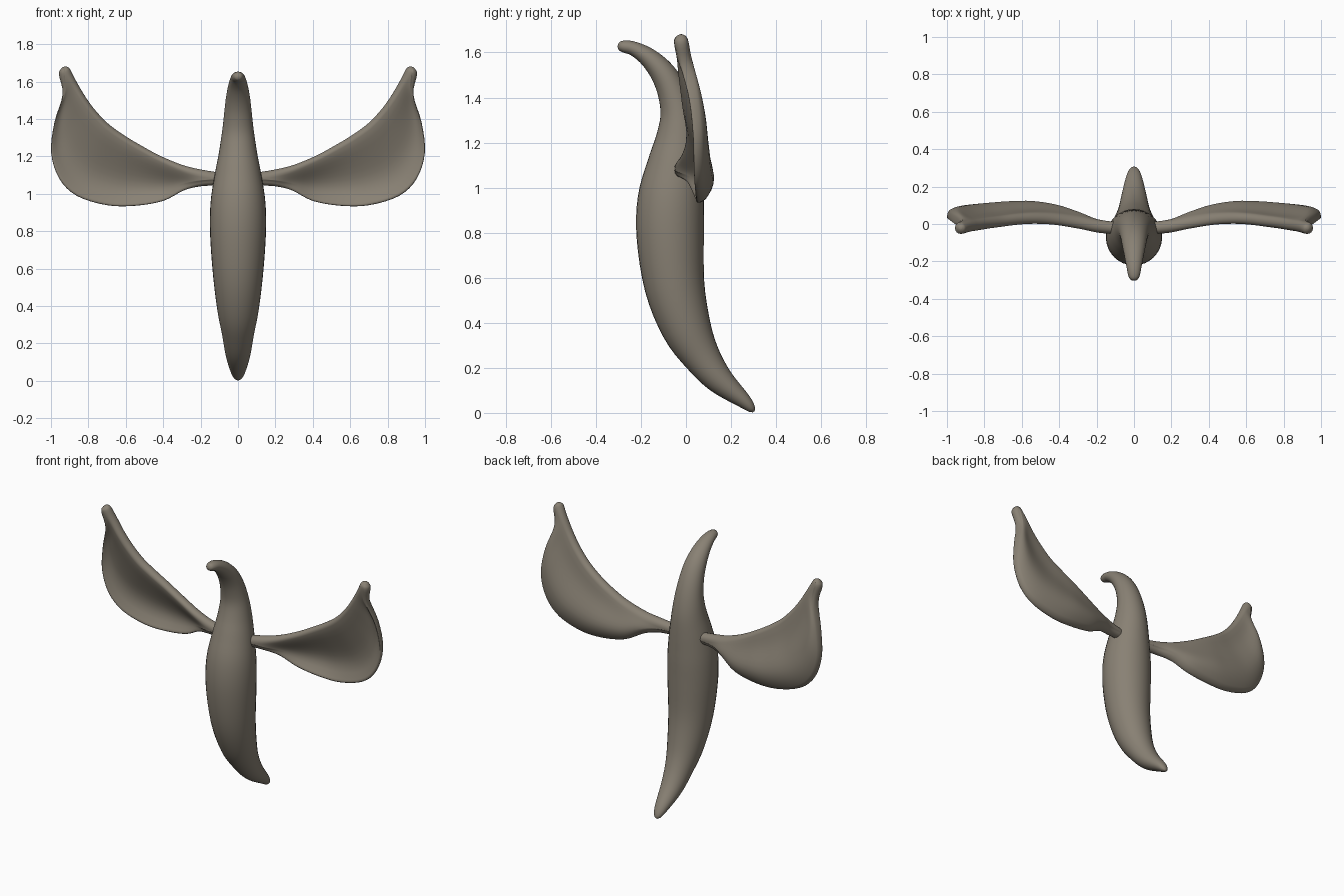
import bpy, bmesh, math
from mathutils import Vector

if "Cube" in bpy.data.objects:
    bpy.data.objects.remove(bpy.data.objects["Cube"])

clay = bpy.data.materials.new("grey brown clay")
clay.diffuse_color = (0.25, 0.22, 0.175, 1)
clay.use_nodes = True
clay.node_tree.nodes["Principled BSDF"].inputs["Base Color"].default_value = clay.diffuse_color


def resample(rows, steps):
    """Catmull-Rom interpolation of a list of number tuples."""
    out = []
    for i in range(len(rows) - 1):
        a, b = rows[max(i - 1, 0)], rows[i]
        c, d = rows[i + 1], rows[min(i + 2, len(rows) - 1)]
        for k in range(steps):
            t = k / steps
            out.append([0.5 * (2 * q + (r - p) * t + (2 * p - 5 * q + 4 * r - s) * t * t
                               + (3 * q - p - 3 * r + s) * t ** 3)
                        for p, q, r, s in zip(a, b, c, d)])
    return out + [list(rows[-1])]


def loft(name, rings):
    """Skin closed rings of points and cap both ends."""
    bm = bmesh.new()
    loops = [[bm.verts.new(p) for p in ring] for ring in rings]
    n = len(loops[0])
    for a, b in zip(loops, loops[1:]):
        for i in range(n):
            bm.faces.new((a[i], a[(i + 1) % n], b[(i + 1) % n], b[i]))
    for end in (loops[0], loops[-1]):
        bm.faces.new(end)
    bmesh.ops.recalc_face_normals(bm, faces=bm.faces[:])
    for f in bm.faces:
        f.smooth = True
    mesh = bpy.data.meshes.new(name)
    bm.to_mesh(mesh)
    bm.free()
    mesh.materials.append(clay)
    ob = bpy.data.objects.new(name, mesh)
    bpy.context.collection.objects.link(ob)
    return ob


# Body: oval sections (y, z, radius, width factor) from tail tip to beak tip
spine = [(0.300, 0.005, 0.005, 1.3), (0.29, 0.019, 0.019, 1.25), (0.255, 0.055, 0.034, 1.2),
         (0.15, 0.145, 0.062, 1.08), (0.072, 0.245, 0.083, 1.02), (0.003, 0.375, 0.11, 1),
         (-0.05, 0.56, 0.133, 1), (-0.07, 0.78, 0.149, 1), (-0.067, 0.95, 0.147, 1),
         (-0.047, 1.1, 0.125, 1), (-0.032, 1.22, 0.102, 1), (-0.035, 1.33, 0.079, 1.08),
         (-0.062, 1.43, 0.066, 1.12), (-0.104, 1.51, 0.056, 1.16), (-0.165, 1.576, 0.043, 1.22),
         (-0.23, 1.616, 0.032, 1.25), (-0.275, 1.626, 0.027, 1.15), (-0.296, 1.626, 0.018, 1.1),
         (-0.303, 1.626, 0.005, 1.1)]
stations = resample(spine, 4)
rings = []
for i, (y, z, r, wide) in enumerate(stations):
    p, q = stations[max(i - 1, 0)], stations[min(i + 1, len(stations) - 1)]
    along = Vector((0, q[0] - p[0], q[1] - p[1])).normalized()
    side = along.cross(Vector((1, 0, 0)))
    rings.append([Vector((r * wide * math.cos(a), y, z)) + r * math.sin(a) * side
                  for a in (2 * math.pi * k / 32 for k in range(32))])
loft("body", rings)

# Wing stations: leading edge x, y, z, trailing edge x, y, z,
# leading rod radius, web half thickness, backward bow
wing = [(0.09, -0.022, 1.112, 0.10, -0.022, 1.045, 0.032, 0.032, 0),
        (0.20, -0.013, 1.13, 0.20, -0.008, 1.04, 0.035, 0.03, 0.002),
        (0.30, 0.002, 1.155, 0.29, 0.02, 1.018, 0.034, 0.026, 0.02),
        (0.42, 0.022, 1.205, 0.40, 0.045, 0.962, 0.032, 0.022, 0.042),
        (0.53, 0.028, 1.265, 0.55, 0.056, 0.936, 0.031, 0.021, 0.055),
        (0.62, 0.023, 1.32, 0.70, 0.056, 0.939, 0.031, 0.021, 0.055),
        (0.70, 0.012, 1.38, 0.86, 0.052, 0.988, 0.031, 0.021, 0.05),
        (0.77, 0.002, 1.455, 0.955, 0.048, 1.08, 0.031, 0.021, 0.045),
        (0.82, -0.008, 1.525, 0.999, 0.045, 1.22, 0.031, 0.021, 0.037),
        (0.85, -0.014, 1.575, 0.982, 0.03, 1.38, 0.031, 0.022, 0.022),
        (0.875, -0.018, 1.62, 0.938, -0.002, 1.53, 0.032, 0.026, 0.004),
        (0.895, -0.021, 1.66, 0.957, -0.021, 1.635, 0.032, 0.032, 0),
        (0.906, -0.021, 1.675, 0.949, -0.021, 1.665, 0.022, 0.022, 0),
        (0.92, -0.021, 1.681, 0.936, -0.021, 1.678, 0.008, 0.008, 0)]


def wing_ring(row, sign):
    lead, trail = Vector(row[0:3]), Vector(row[3:6])
    rod, web, bow = row[6:9]
    chord = trail - lead
    c = chord.length
    chord.normalize()
    back = (Vector((0, 1, 0)) - chord * chord.y).normalized()
    rod, web = min(rod, c / 2), min(web, c / 2)
    # half thickness along the chord: round rod, thin web, round rim
    prof = []
    for k in range(7):
        a = math.pi / 2 * k / 6
        prof.append((rod * (1 - math.cos(a)), rod * math.sin(a)))
    span = max(c - rod - web, 0)
    for k in range(1, 10):
        d = span * k / 10
        prof.append((rod + d, web + (rod - web) * math.exp(-(d / (2.2 * rod)) ** 2)))
    for k in range(5):
        a = math.pi / 2 * k / 4
        prof.append((c - web + web * math.sin(a), web * math.cos(a)))
    # the bow peaks towards the trailing edge
    mid = [lead + chord * d + back * bow * math.sin(math.pi * min(d / c, 1) ** 1.8)
           for d, h in prof]
    pts = [m + back * h for m, (d, h) in zip(mid, prof)]
    pts += [m - back * h for m, (d, h) in list(zip(mid, prof))[-2:0:-1]]
    return [Vector((sign * p.x, p.y, p.z)) for p in pts]


for name, sign in (("right_wing", 1), ("left_wing", -1)):
    loft(name, [wing_ring(row, sign) for row in resample(wing, 4)])
